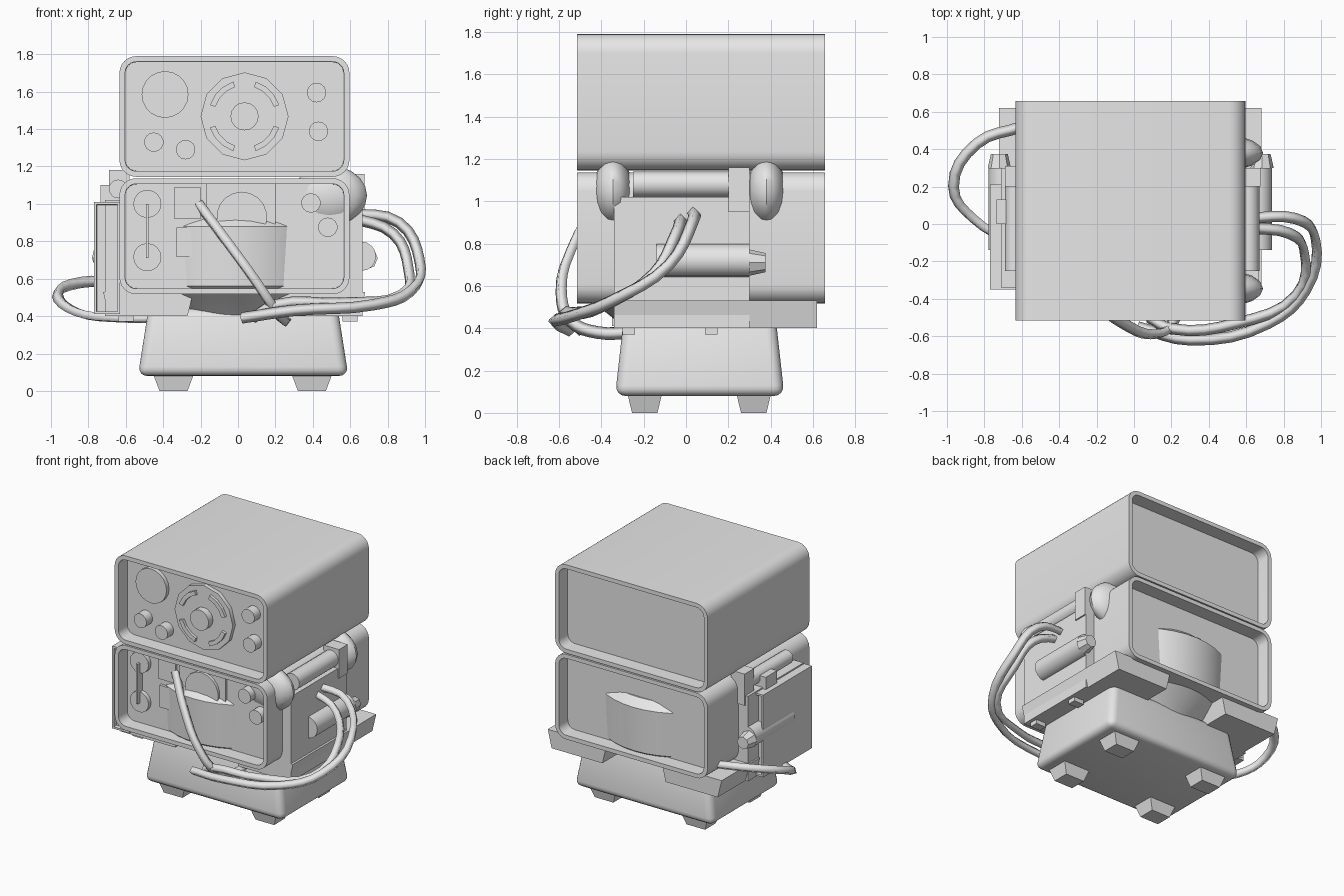
import bpy, bmesh
from math import sin, cos, pi, radians
from mathutils import Matrix, Vector

cube = bpy.data.objects.get("Cube")
if cube:
    bpy.data.objects.remove(cube, do_unlink=True)

grey = bpy.data.materials.new("light_grey")
grey.use_nodes = True
grey.diffuse_color = (0.8, 0.8, 0.8, 1)
for node in grey.node_tree.nodes:
    if node.type == 'BSDF_PRINCIPLED':
        node.inputs["Base Color"].default_value = grey.diffuse_color


def smooth(ob, angle=35):
    bpy.ops.object.select_all(action='DESELECT')
    ob.select_set(True)
    bpy.context.view_layer.objects.active = ob
    bpy.ops.object.shade_smooth_by_angle(angle=radians(angle))


def finish(name, bm, rounded=False):
    bmesh.ops.recalc_face_normals(bm, faces=bm.faces[:])
    me = bpy.data.meshes.new(name)
    bm.to_mesh(me)
    bm.free()
    me.materials.append(grey)
    ob = bpy.data.objects.new(name, me)
    bpy.context.collection.objects.link(ob)
    if rounded:
        smooth(ob)
    return ob


def box(name, x, y, z, taper=(1, 1), bevel=0, segments=1):
    """Box from ranges; taper scales the top face in x and y."""
    bm = bmesh.new()
    bmesh.ops.create_cube(bm, size=1)
    for v in bm.verts:
        sx, sy = taper if v.co.z > 0 else (1, 1)
        v.co = Vector(((x[0] + x[1]) / 2 + v.co.x * sx * (x[1] - x[0]),
                       (y[0] + y[1]) / 2 + v.co.y * sy * (y[1] - y[0]),
                       (z[0] + z[1]) / 2 + v.co.z * (z[1] - z[0])))
    if bevel:
        bmesh.ops.bevel(bm, geom=bm.edges[:], offset=bevel, segments=segments,
                        profile=0.5, affect='EDGES')
    return finish(name, bm, bevel > 0)


def rod_y(name, x, z, r, y0, y1, sides=16, r2=None):
    """Cylinder or cone along y."""
    bm = bmesh.new()
    place = Matrix.Translation((x, (y0 + y1) / 2, z)) @ Matrix.Rotation(-pi / 2, 4, 'X')
    bmesh.ops.create_cone(bm, cap_ends=True, segments=sides, radius1=r,
                          radius2=r if r2 is None else r2, depth=y1 - y0, matrix=place)
    return finish(name, bm, True)


def prism(name, pts, y0, y1, rounded=False, inset=0, depth=0):
    """Profile in x, z extruded along y, with optional sunken end faces."""
    bm = bmesh.new()
    face = bm.faces.new([bm.verts.new((px, y0, pz)) for px, pz in pts])
    ext = bmesh.ops.extrude_face_region(bm, geom=[face])
    for v in ext["geom"]:
        if isinstance(v, bmesh.types.BMVert):
            v.co.y = y1
    bmesh.ops.recalc_face_normals(bm, faces=bm.faces[:])
    if inset:
        ends = [f for f in bm.faces if abs(f.normal.y) > 0.9]
        for f in ends:
            push = depth if f.normal.y < 0 else -depth
            bmesh.ops.inset_region(bm, faces=[f], thickness=inset)
            # second ring becomes the sunken panel
            bmesh.ops.inset_region(bm, faces=[f], thickness=0.002)
            for v in f.verts:
                v.co.y += push
    return finish(name, bm, rounded)


def rounded_rect(x0, x1, z0, z1, r, n=6):
    pts = []
    corners = ((x1 - r, z1 - r), (x0 + r, z1 - r), (x0 + r, z0 + r), (x1 - r, z0 + r))
    for i, (cx, cz) in enumerate(corners):
        for k in range(n + 1):
            a = (i + k / n) * pi / 2
            pts.append((cx + r * cos(a), cz + r * sin(a)))
    return pts


def cable(name, pts, r=0.03):
    cu = bpy.data.curves.new(name, 'CURVE')
    cu.dimensions = '3D'
    cu.bevel_depth = r
    cu.bevel_resolution = 0
    cu.resolution_u = 4
    cu.use_fill_caps = True
    sp = cu.splines.new('BEZIER')
    sp.bezier_points.add(len(pts) - 1)
    for bp, p in zip(sp.bezier_points, pts):
        bp.co = p
        bp.handle_left_type = bp.handle_right_type = 'AUTO'
    cu.materials.append(grey)
    ob = bpy.data.objects.new(name, cu)
    bpy.context.collection.objects.link(ob)
    bpy.ops.object.select_all(action='DESELECT')
    ob.select_set(True)
    bpy.context.view_layer.objects.active = ob
    bpy.ops.object.convert(target='MESH')


# Two stacked cases with sunken panels front and back
FRONT, BACK, PANEL = -0.515, 0.657, -0.415
for name, z0, z1 in (("upper_case", 1.145, 1.79), ("lower_case", 0.517, 1.137)):
    prism(name, rounded_rect(-0.634, 0.596, z0, z1, 0.09), FRONT, BACK, True, 0.03, 0.1)

# Upper panel: lens, dial and small knobs
rod_y("large_lens", -0.39, 1.585, 0.125, PANEL - 0.03, PANEL, 20)
rod_y("dial_plate", 0.035, 1.468, 0.235, PANEL - 0.03, PANEL, 12)
rod_y("dial_button", 0.035, 1.468, 0.075, PANEL - 0.08, PANEL, 16)
for i in range(4):
    mid = pi / 4 + i * pi / 2
    angles = [mid + radians(a) for a in (-27, -9, 9, 27)]
    arc = [(0.035 + 0.195 * cos(a), 1.468 + 0.195 * sin(a)) for a in angles]
    arc += [(0.035 + 0.165 * cos(a), 1.468 + 0.165 * sin(a)) for a in reversed(angles)]
    prism("dial_segment", arc, PANEL - 0.05, PANEL)
for x, z in ((-0.45, 1.33), (-0.28, 1.29), (0.42, 1.595), (0.43, 1.388),
             (0.39, 1.005), (0.48, 0.875)):
    rod_y("small_knob", x, z, 0.052, PANEL - 0.07, PANEL, 14)

# Lower panel: slider, screen and plates
for z in (1.0, 0.715):
    rod_y("slider_end", -0.485, z, 0.075, PANEL - 0.03, PANEL, 16)
box("slider_bar", (-0.492, -0.478), (PANEL - 0.06, PANEL), (0.71, 1.0))
rod_y("round_gauge", 0.02, 0.93, 0.135, PANEL - 0.035, PANEL, 18)
box("gauge_plate", (-0.17, 0.2), (PANEL - 0.015, PANEL), (0.76, 1.11))
box("upper_switch", (-0.34, -0.2), (PANEL - 0.02, PANEL), (0.92, 1.09))
box("lower_switch", (-0.33, -0.2), (PANEL - 0.02, PANEL), (0.715, 0.875))

# Drum that swells through both lower panels
bm = bmesh.new()
SIDES = 40
rings = []
for z, r in ((0.38, 0.34), (0.42, 0.38), (0.5, 0.48), (0.56, 0.55), (0.88, 0.56), (0.93, 0.5)):
    rings.append([bm.verts.new((-0.015 + r * cos(2 * pi * k / SIDES),
                                0.07 + r * sin(2 * pi * k / SIDES), z)) for k in range(SIDES)])
for a, b in zip(rings, rings[1:]):
    for k in range(SIDES):
        bm.faces.new((a[k], a[k - 1], b[k - 1], b[k]))
bm.faces.new(rings[0])
bm.faces.new(rings[-1])
finish("drum", bm, True)

# Base with tapered feet
box("base", (-0.535, 0.59), (-0.335, 0.465), (0.08, 0.44), (0.9, 0.9), 0.05, 4)
for x in (-0.345, 0.395):
    for y in (-0.195, 0.32):
        box("foot", (x - 0.075, x + 0.075), (y - 0.06, y + 0.06), (0, 0.1), (1.5, 1.4))

# Skirts under the lower case
box("left_skirt", (-0.69, -0.27), (-0.34, 0.62), (0.4, 0.53), (1.15, 1))
box("right_skirt", (0.24, 0.65), (-0.34, 0.62), (0.4, 0.53), (1.15, 1))

# Side housings
box("right_housing", (0.5, 0.665), (-0.34, 0.3), (0.4, 1.02))
box("left_housing", (-0.71, -0.55), (-0.34, 0.3), (0.4, 1.02))
bm_pts = [(-0.77, 0.41), (-0.63, 0.41), (-0.63, 1.01), (-0.77, 1.01)]
prism("left_frame", bm_pts, -0.35, 0.21, False, 0.02, 0.03)
box("right_post", (0.55, 0.675), (0.2, 0.3), (0.95, 1.16))
box("left_post", (-0.69, -0.58), (0.2, 0.31), (0.95, 1.18))
box("left_block", (-0.735, -0.6), (0.0, 0.13), (0.95, 1.1))
rod_y("right_upper_tube", 0.61, 1.08, 0.06, -0.25, 0.2)
rod_y("left_upper_tube", -0.64, 1.08, 0.05, -0.25, 0.2)
for side, x in (("right", 0.66), ("left", -0.7)):
    rod_y(side + "_tube", x, 0.72, 0.078, -0.14, 0.3)
    rod_y(side + "_tube_cap", x + (0.025 if x > 0 else -0.02), 0.71, 0.062, 0.3, 0.375, 8, 0.045)
for y in (-0.27, 0.12):
    for x in (-0.6, 0.6):
        box("lower_tab", (x - 0.04, x + 0.04), (y - 0.03, y + 0.03), (0.37, 0.41))

# Flattened round pads on the right side
for name, y in (("front_pad", -0.345), ("rear_pad", 0.38)):
    bm = bmesh.new()
    bmesh.ops.create_uvsphere(bm, u_segments=16, v_segments=10, radius=1)
    for v in bm.verts:
        v.co = Vector((0.49 + v.co.x * 0.2, y + v.co.y * 0.095, 1.045 + v.co.z * 0.16))
    finish(name, bm, True)

# Cables
cable("outer_cable", [(0.6, 0.03, 0.95), (0.86, 0.03, 0.9), (0.97, -0.08, 0.7),
                      (0.92, -0.35, 0.53), (0.72, -0.53, 0.46), (0.3, -0.62, 0.43),
                      (0.02, -0.55, 0.39)])
cable("inner_cable", [(0.6, -0.02, 0.93), (0.83, -0.05, 0.84), (0.91, -0.15, 0.66),
                      (0.87, -0.38, 0.51), (0.55, -0.53, 0.47), (0.2, -0.56, 0.46),
                      (0.08, -0.5, 0.39)])
cable("front_cable", [(-0.21, -0.42, 1.0), (-0.06, -0.53, 0.8), (0.1, -0.59, 0.58),
                      (0.2, -0.54, 0.43), (0.24, -0.42, 0.38), (0.26, -0.25, 0.38)])
cable("left_cable", [(-0.6, 0.52, 0.58), (-0.84, 0.43, 0.58), (-0.965, 0.2, 0.51),
                     (-0.86, 0.03, 0.42), (-0.64, -0.09, 0.39), (-0.35, -0.12, 0.39)])
